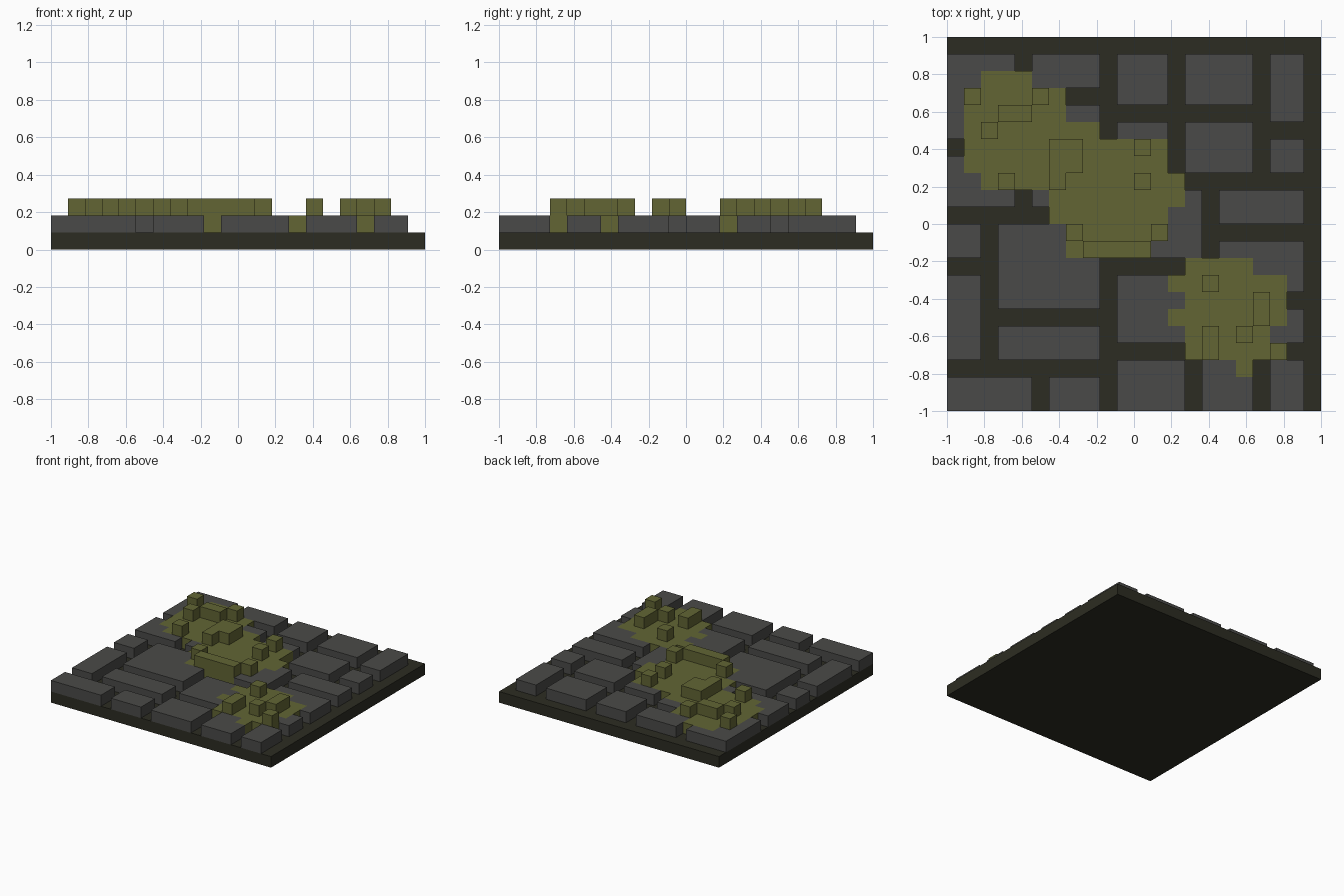
import bpy
import bmesh
from mathutils import Vector

default = bpy.data.objects.get("Cube")
if default:
    bpy.data.objects.remove(default)

N = 22            # cells along each side
S = 2 / N         # cell size


def srgb(*rgb):
    return tuple((v / 255 / 12.92) if v < 11 else ((v / 255 + 0.055) / 1.055) ** 2.4 for v in rgb) + (1,)


def material(name, colour):
    mat = bpy.data.materials.new(name)
    mat.use_nodes = True
    mat.diffuse_color = colour
    bsdf = mat.node_tree.nodes["Principled BSDF"]
    bsdf.inputs["Base Color"].default_value = colour
    bsdf.inputs["Roughness"].default_value = 0.9
    return mat


def rect(c0, c1, r0, r1):
    """Cells of a rectangle; columns run along +x, rows run from the back to the front."""
    return {(c, r) for c in range(c0, c1) for r in range(r0, r1)}


def block_part(name, cells, level, mat, solid, bottom=False, covered=()):
    """Raise cells into cubes on one level, leaving out faces that touch other cubes."""
    bm = bmesh.new()
    for c, r in sorted(cells):
        mid = Vector(((c + 0.5) * S - 1, 1 - (r + 0.5) * S, (level + 0.5) * S))
        walls = [d for d in ((1, 0), (-1, 0), (0, 1), (0, -1)) if (c + d[0], r + d[1]) not in solid]
        normals = [Vector((dc, -dr, 0)) for dc, dr in walls]
        if (c, r) not in covered:
            normals.append(Vector((0, 0, 1)))
        if bottom:
            normals.append(Vector((0, 0, -1)))
        for n in normals:
            u = Vector((n.y, n.z, n.x))
            v = n.cross(u)
            corners = [mid + (n + u * a + v * b) * S / 2 for a, b in ((-1, -1), (1, -1), (1, 1), (-1, 1))]
            bm.faces.new([bm.verts.new(p) for p in corners])
    bmesh.ops.remove_doubles(bm, verts=bm.verts, dist=S / 100)
    mesh = bpy.data.meshes.new(name)
    bm.to_mesh(mesh)
    bm.free()
    mesh.materials.append(mat)
    obj = bpy.data.objects.new(name, mesh)
    bpy.context.collection.objects.link(obj)
    return obj


soil = material("dark soil", srgb(44, 44, 34))
grey = material("grey stone", srgb(74, 74, 72))
green = material("moss green", srgb(98, 101, 52))

# Paving stones: first and last column, first and last row
STONES = [
    (0, 4, 1, 6), (5, 9, 1, 3), (10, 13, 1, 4), (14, 18, 1, 4), (19, 21, 1, 5),
    (5, 9, 4, 6), (10, 13, 5, 8), (14, 18, 5, 8), (19, 21, 6, 8),
    (0, 4, 7, 10), (5, 9, 7, 10), (10, 15, 9, 13), (16, 21, 9, 11), (16, 21, 12, 15),
    (0, 2, 11, 13), (3, 9, 11, 16), (0, 2, 14, 19), (3, 9, 17, 19), (10, 15, 14, 18),
    (16, 21, 16, 18), (0, 5, 20, 22), (6, 9, 20, 22), (10, 14, 19, 22),
    (15, 18, 19, 22), (19, 21, 19, 22),
]

# Moss patches: start row, then the column span of each row
PATCHES = {
    "large": (2, "2-5 1-7 1-7 1-9 1-13 1-13 2-14 6-14 6-13 7-13 7-12"),
    "small": (13, "14-18 13-20 14-20 13-20 14-19 14-20 17-18"),
}

# Raised moss clumps
CLUMPS = {
    "large": [(1, 2, 3, 4), (5, 6, 3, 4), (3, 5, 4, 5), (2, 3, 5, 6), (3, 4, 8, 9),
              (6, 8, 6, 8), (6, 7, 8, 9), (11, 12, 6, 7), (11, 12, 8, 9),
              (7, 8, 11, 12), (12, 13, 11, 12), (8, 12, 12, 13)],
    "small": [(15, 16, 14, 15), (18, 19, 15, 17), (15, 16, 17, 19),
              (17, 18, 17, 18), (19, 20, 18, 19)],
}

moss = {}
for key, (row, spans) in PATCHES.items():
    moss[key] = set()
    for i, span in enumerate(spans.split()):
        a, b = map(int, span.split("-"))
        moss[key] |= rect(a, b, row + i, row + i + 1)
all_moss = moss["large"] | moss["small"]
stone_cells = [rect(*s) - all_moss for s in STONES]
ground = all_moss.union(*stone_cells)

# Base slab
bpy.ops.mesh.primitive_cube_add(size=1, location=(0, 0, S / 2))
base = bpy.context.object
base.name = "base_slab"
base.scale = (2, 2, S)
base.data.materials.append(soil)

# Paving stones
for i, cells in enumerate(stone_cells):
    if cells:
        block_part(f"paving_stone_{i + 1}", cells, 1, grey, ground)

# Moss patches and the clumps on them
for key, cells in moss.items():
    raised = set().union(*(rect(*c) for c in CLUMPS[key]))
    block_part(f"{key}_moss_patch", cells, 1, green, ground, covered=raised)
    block_part(f"{key}_moss_clumps", raised, 2, green, raised)
